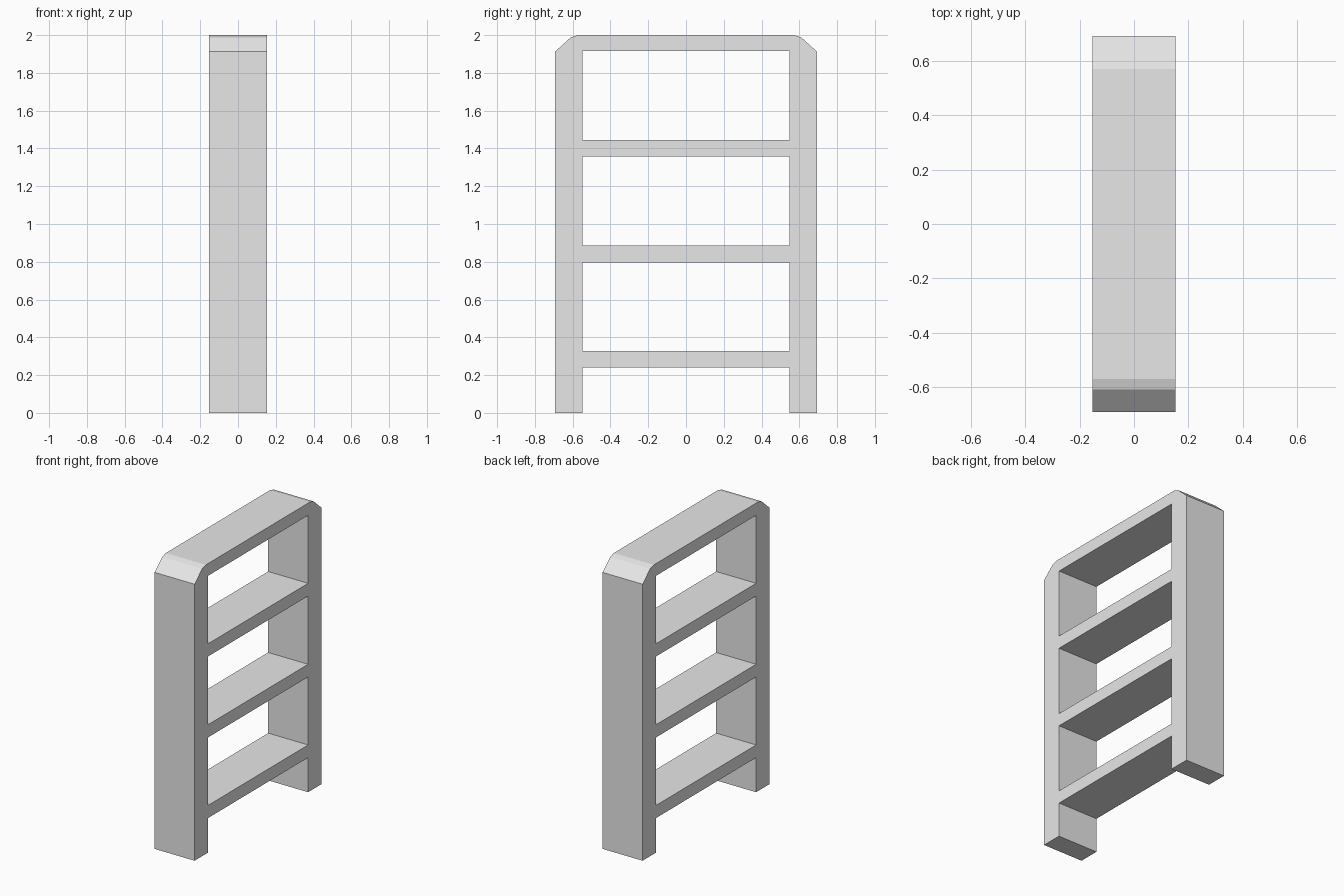
import bpy
import bmesh

cube = bpy.data.objects.get("Cube")
if cube:
    bpy.data.objects.remove(cube, do_unlink=True)

HALF_DEPTH = 0.153   # half width along x
OUTER, INNER = 0.693, 0.548
BAR = 0.088          # thickness of shelves and top bar

grey = bpy.data.materials.new("light grey")
grey.use_nodes = True
colour = (0.8, 0.8, 0.8, 1)
grey.diffuse_color = colour
grey.node_tree.nodes["Principled BSDF"].inputs["Base Color"].default_value = colour

# Side-on outline (y, z): right half from foot to top, bar heights listed upward
shelf_bottoms = [0.239, 0.797, 1.357]
half = [(INNER, 0), (OUTER, 0), (OUTER, 1.913), (0.61, 1.988), (0.57, 2)]
top_underside = 1.915


def extrude_profile(name, points):
    """Extrude a closed (y, z) outline along x."""
    bm = bmesh.new()
    face = bm.faces.new([bm.verts.new((-HALF_DEPTH, y, z)) for y, z in points])
    result = bmesh.ops.extrude_face_region(bm, geom=[face])
    verts = [v for v in result["geom"] if isinstance(v, bmesh.types.BMVert)]
    bmesh.ops.translate(bm, verts=verts, vec=(2 * HALF_DEPTH, 0, 0))
    bmesh.ops.recalc_face_normals(bm, faces=bm.faces)
    mesh = bpy.data.meshes.new(name)
    bm.to_mesh(mesh)
    bm.free()
    mesh.materials.append(grey)
    obj = bpy.data.objects.new(name, mesh)
    bpy.context.collection.objects.link(obj)
    return obj


# Frame: two uprights joined by the top bar, with chamfered shoulders
mirrored = [(-y, z) for y, z in reversed(half)]
extrude_profile("frame", half + mirrored
                + [(-INNER, top_underside), (INNER, top_underside)])

# Shelves between the uprights
for i, z in enumerate(shelf_bottoms, 1):
    extrude_profile(f"shelf_{i}", [(-INNER, z), (INNER, z),
                                   (INNER, z + BAR), (-INNER, z + BAR)])
